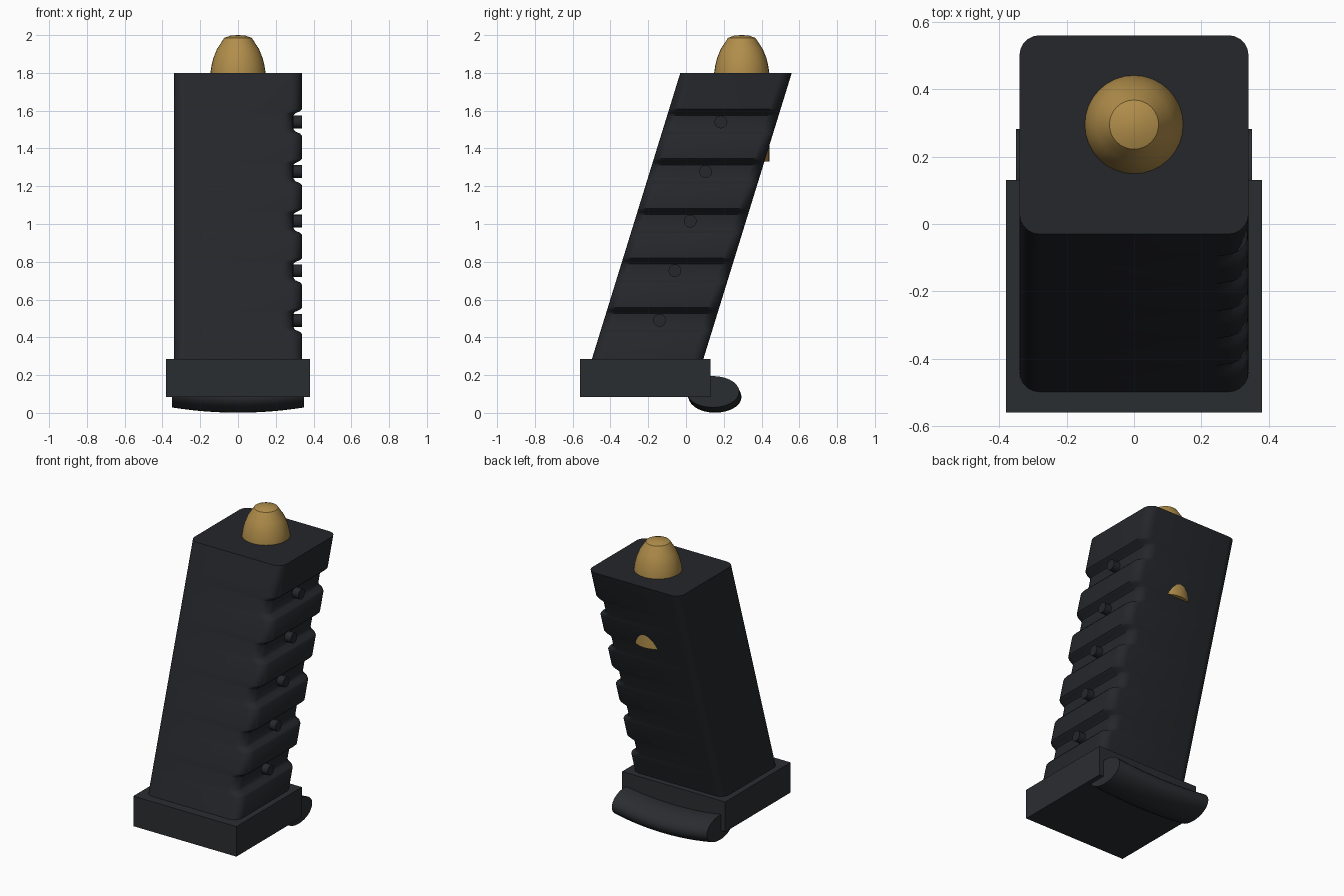
import bpy, bmesh, math
from mathutils import Matrix

if "Cube" in bpy.data.objects:
    bpy.data.objects.remove(bpy.data.objects["Cube"])

def material(name, rgb):
    m = bpy.data.materials.new(name)
    m.diffuse_color = (*rgb, 1)
    m.use_nodes = True
    m.node_tree.nodes["Principled BSDF"].inputs["Base Color"].default_value = m.diffuse_color
    return m

DARK = material("dark_polymer", (0.018, 0.02, 0.024))
BASE = material("base_polymer", (0.023, 0.026, 0.03))
BRASS = material("brass", (0.44, 0.27, 0.07))

def finish(name, bm, mat, angle=None):
    bmesh.ops.recalc_face_normals(bm, faces=bm.faces)
    me = bpy.data.meshes.new(name)
    bm.to_mesh(me)
    bm.free()
    ob = bpy.data.objects.new(name, me)
    bpy.context.collection.objects.link(ob)
    me.materials.append(mat)
    if angle:
        bpy.ops.object.select_all(action='DESELECT')
        ob.select_set(True)
        bpy.context.view_layer.objects.active = ob
        bpy.ops.object.shade_smooth_by_angle(angle=math.radians(angle))
    return ob

def loft(rings, caps=True):
    bm = bmesh.new()
    vs = [[bm.verts.new(p) for p in r] for r in rings]
    n = len(vs[0])
    for a, b in zip(vs, vs[1:]):
        for i in range(n):
            j = (i + 1) % n
            bm.faces.new((a[i], a[j], b[j], b[i]))
    if caps:
        bm.faces.new(vs[0])
        bm.faces.new(vs[-1])
    return bm

# Slanted body: rounded rectangles lofted upward, right side drawn in at grooves
SLOPE = 0.309
PEG_Z = [0.49 + 0.2625 * i for i in range(5)]

def body_ring(z, xr):
    yc = 0.265 - SLOPE * (1.8 - z)
    r, xl, hy = 0.06, -0.34, 0.295
    pts = []
    for k, (cx, cy) in enumerate([(xr - r, hy - r), (xl + r, hy - r),
                                  (xl + r, r - hy), (xr - r, r - hy)]):
        for s in range(6):
            a = math.pi / 2 * (k + s / 5)
            pts.append((cx + r * math.cos(a), yc + cy + r * math.sin(a), z))
    return pts

steps = [(0.2, 0.34)]
for c in PEG_Z:
    steps += [(c - 0.075, 0.34), (c - 0.062, 0.33), (c - 0.05, 0.302), (c - 0.035, 0.293),
              (c + 0.035, 0.293), (c + 0.045, 0.302), (c + 0.058, 0.33), (c + 0.068, 0.34)]
steps.append((1.8, 0.34))
finish("magazine_body", loft([body_ring(z, x) for z, x in steps]), DARK, 40)

# Round pegs sitting in the grooves
for i, c in enumerate(PEG_Z):
    bm = bmesh.new()
    y = 0.265 - SLOPE * (1.8 - c)
    bmesh.ops.create_cone(bm, cap_ends=True, segments=16, radius1=0.034, radius2=0.034, depth=0.1,
                          matrix=Matrix.Translation((0.29, y, c)) @ Matrix.Rotation(math.pi / 2, 4, 'Y'))
    finish(f"groove_peg_{i + 1}", bm, DARK, 40)

# Base plate
bm = bmesh.new()
bmesh.ops.create_cube(bm, size=1, matrix=Matrix.Translation((0, -0.215, 0.185))
                      @ Matrix.Diagonal((0.76, 0.69, 0.2, 1)))
finish("base_plate", bm, BASE)

# Bowed finger lip at the back: oval section swept across x
lip = []
for i in range(13):
    t = -1 + i / 6
    bow = 1 - t * t
    yc, zc = 0.142 + 0.012 * bow, 0.112 - 0.028 * bow
    lip.append([(0.35 * t, yc + 0.14 * math.cos(a), zc + 0.083 * math.sin(a))
                for a in (math.tau * k / 28 for k in range(28))])
finish("finger_lip", loft(lip), BASE, 40)

# Upright round: turned profile, its lower end just breaks through the back
profile = [(0.146, 1.33), (0.146, 1.8), (0.14, 1.84), (0.13, 1.88),
           (0.112, 1.925), (0.073, 1.985), (0.04, 1.997), (0.005, 2.0)]
finish("bullet", loft([[(r * math.cos(a), 0.295 + r * math.sin(a), z)
                        for a in (math.tau * k / 32 for k in range(32))]
                       for r, z in profile]), BRASS, 20)
